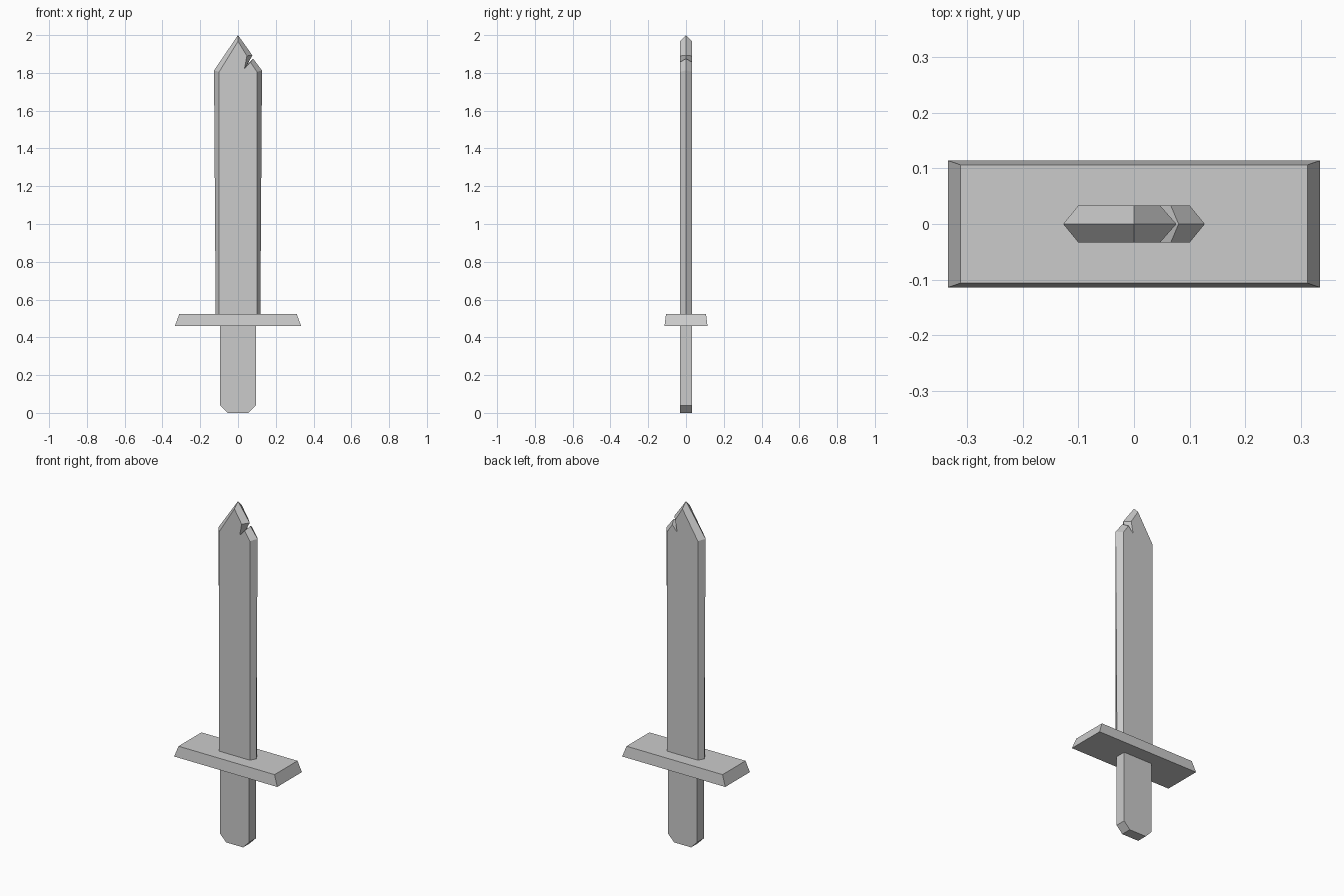
import bpy, bmesh

if "Cube" in bpy.data.objects:
    bpy.data.objects.remove(bpy.data.objects["Cube"])


def loft(name, loops):
    """Join matching closed loops with quads and cap both ends."""
    bm = bmesh.new()
    rings = [[bm.verts.new(p) for p in loop] for loop in loops]
    n = len(rings[0])
    for a, b in zip(rings, rings[1:]):
        for i in range(n):
            j = (i + 1) % n
            bm.faces.new((a[i], a[j], b[j], b[i]))
    bm.faces.new(rings[0])
    bm.faces.new(rings[-1])
    bmesh.ops.recalc_face_normals(bm, faces=bm.faces)
    mesh = bpy.data.meshes.new(name)
    bm.to_mesh(mesh)
    bm.free()
    obj = bpy.data.objects.new(name, mesh)
    bpy.context.collection.objects.link(obj)
    return obj


def at_y(profile, y):
    return [(x, y, z) for x, z in profile]


def rect(hx, hy, z):
    return [(-hx, -hy, z), (hx, -hy, z), (hx, hy, z), (-hx, hy, z)]


# Blade: flat face outline and wider cutting edge, both with the chip near the tip
face = [(-0.10, 0.50), (0.10, 0.50), (0.10, 1.805), (0.066, 1.857),
        (0.034, 1.822), (0.047, 1.89), (0, 1.967), (-0.10, 1.805)]
edge = [(-0.118, 0.50), (0.118, 0.50), (0.127, 1.813), (0.08, 1.875),
        (0.049, 1.843), (0.076, 1.893), (0, 2.0), (-0.127, 1.813)]
loft("blade", [at_y(face, -0.033), at_y(edge, 0), at_y(face, 0.033)])

# Guard: slab narrowing toward the top
loft("guard", [rect(0.334, 0.114, 0.46), rect(0.311, 0.106, 0.523)])

# Grip: flat bar with clipped bottom corners
half = [(0.055, 0), (0.094, 0.04), (0.094, 0.48)]
grip = half + [(-x, z) for x, z in reversed(half)]
loft("grip", [at_y(grip, -0.031), at_y(grip, 0.031)])
